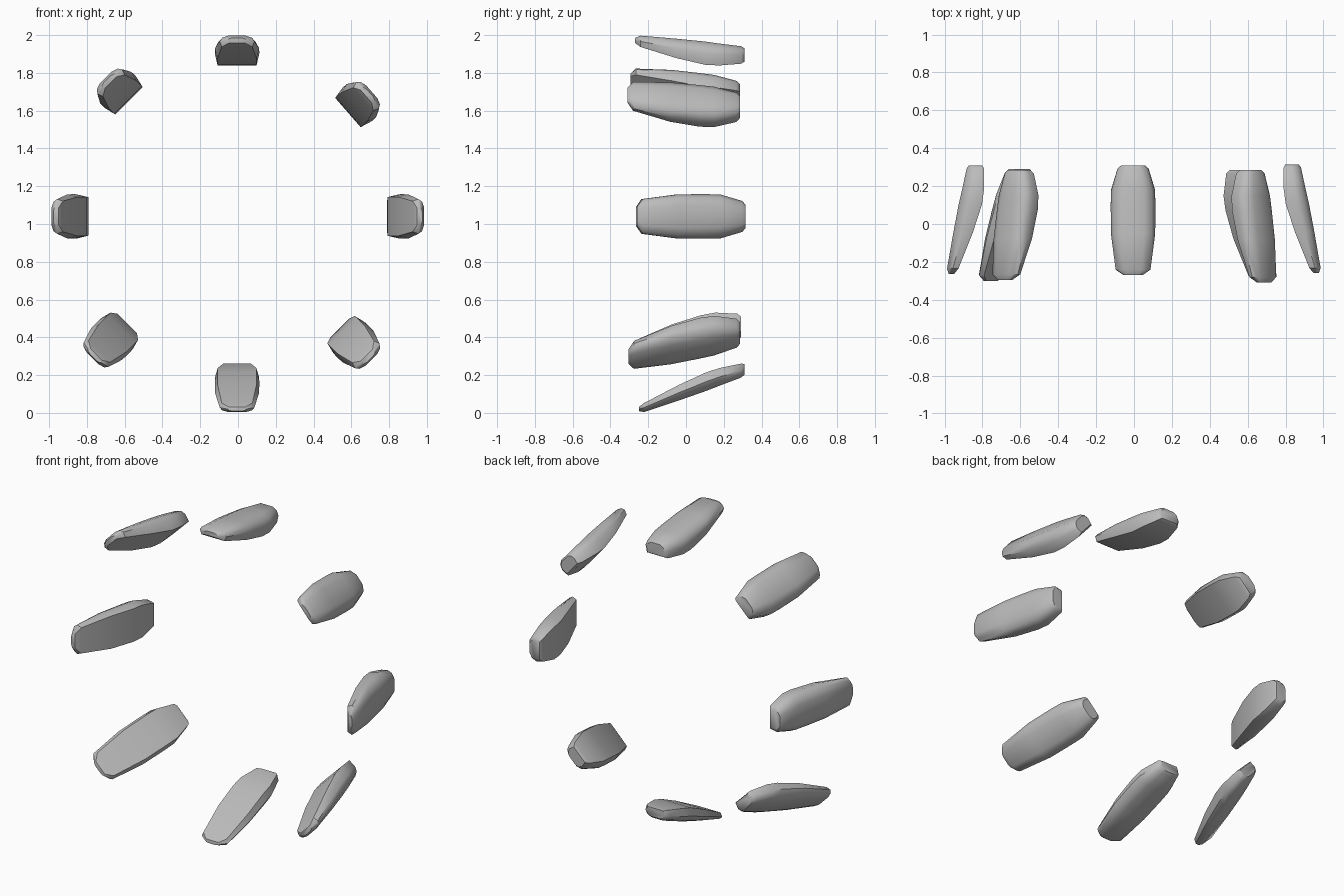
import bpy, bmesh, math
from mathutils import Vector

cube = bpy.data.objects.get("Cube")
if cube:
    bpy.data.objects.remove(cube)

grey = bpy.data.materials.new("plain_grey")
grey.use_nodes = True
colour = (0.5, 0.5, 0.5, 1)
grey.diffuse_color = colour
grey.node_tree.nodes["Principled BSDF"].inputs["Base Color"].default_value = colour

# Stations along a slat, front to back: fraction, half width, outer level, depth
STATIONS = [(0, .05, -.015, .042), (.05, .092, 0, .06), (.38, .117, .003, .1),
            (.64, .118, .003, .12), (.77, .116, 0, .116), (.97, .082, -.003, .095),
            (1, .062, -.012, .082)]
# Half of the cross-section: share of half width, share of depth (0 = outer face)
HALF = [(.5, 0), (.85, .18), (1, .5), (.88, 1)]
SECTION = HALF + [(-a, d) for a, d in reversed(HALF)]


def slat(name, x, z, angle, slope, y0, y1, thick=1.0):
    """Tapered slat; (x, z) is its outer face at the front end."""
    out = Vector((math.cos(math.radians(angle)), 0, math.sin(math.radians(angle))))
    across = Vector((-out.z, 0, out.x))
    bm = bmesh.new()
    rings = []
    for f, w, top, bottom in STATIONS:
        y = y0 + f * (y1 - y0)
        middle = Vector((x, y, z)) - out * slope * (y - y0 - .03)
        depth = (bottom + top) * thick
        rings.append([bm.verts.new(middle + across * a * w + out * (top - d * depth))
                      for a, d in SECTION])
    n = len(SECTION)
    for a, b in zip(rings, rings[1:]):
        for i in range(n):
            j = (i + 1) % n
            bm.faces.new((a[i], a[j], b[j], b[i]))
    bm.faces.new(rings[0])
    bm.faces.new(rings[-1])
    bmesh.ops.recalc_face_normals(bm, faces=bm.faces)
    mesh = bpy.data.meshes.new(name)
    bm.to_mesh(mesh)
    bm.free()
    mesh.materials.append(grey)
    obj = bpy.data.objects.new(name, mesh)
    bpy.context.collection.objects.link(obj)
    bpy.ops.object.select_all(action='DESELECT')
    obj.select_set(True)
    bpy.context.view_layer.objects.active = obj
    bpy.ops.object.shade_smooth_by_angle(angle=math.radians(42))


# Ring of eight slats flaring towards the front
slat("top_slat", -.005, 1.997, 90, .1, -.27, .31)
slat("upper_left_slat", .708, 1.7, 41, .12, -.31, .285)
slat("left_slat", .985, 1.04, 0, .19, -.26, .315)
slat("lower_left_slat", .705, .281, -45, .26, -.305, .285)
slat("bottom_slat", -.005, .005, -90, .35, -.25, .31, .8)
slat("lower_right_slat", -.77, .29, -135, .33, -.3, .29, .85)
slat("right_slat", -.987, 1.04, 180, .19, -.265, .31)
slat("upper_right_slat", -.70, 1.775, 135, .14, -.295, .285)
